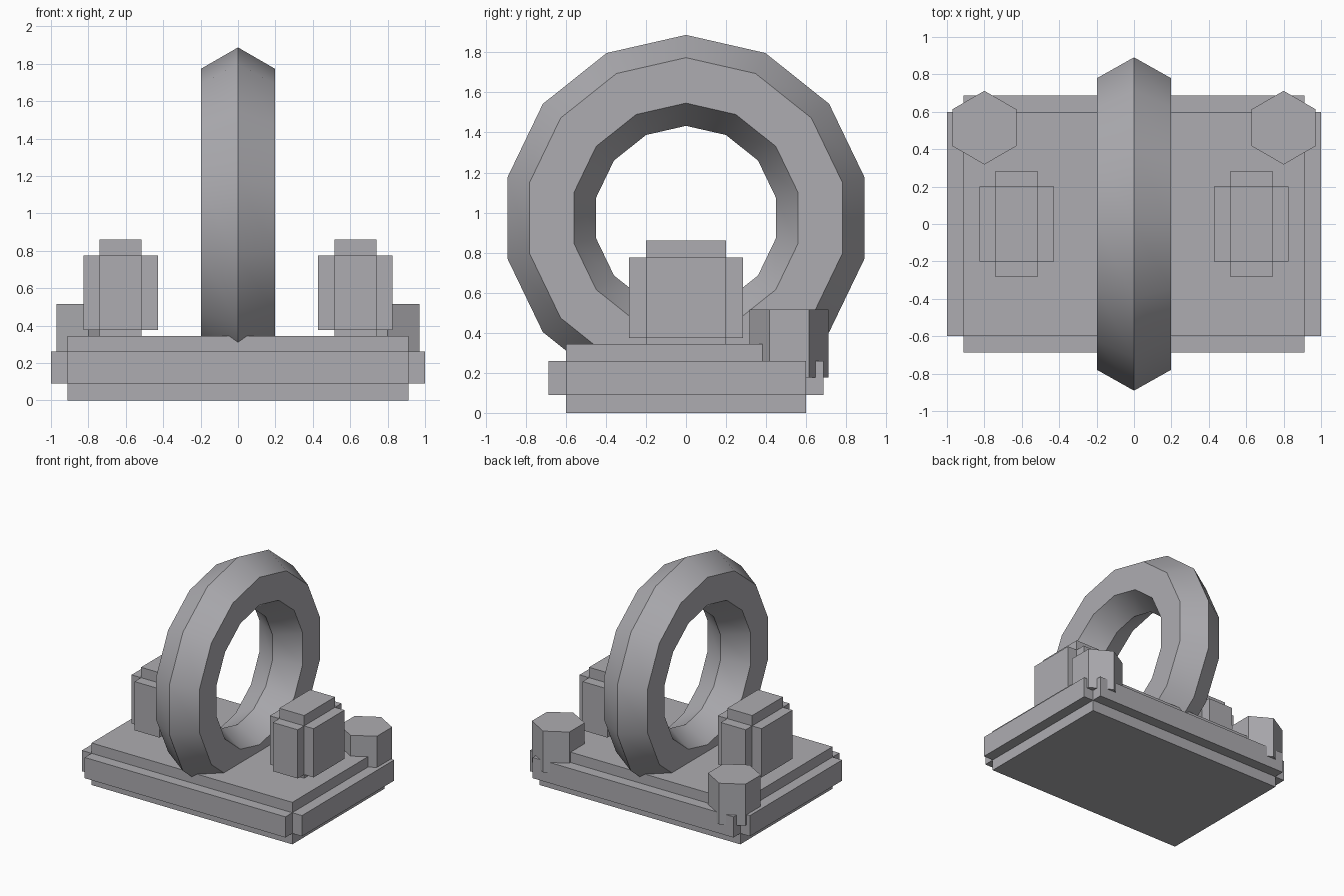
import bpy, math

if "Cube" in bpy.data.objects:
    bpy.data.objects.remove(bpy.data.objects["Cube"])

# Mid-dark, faintly cool grey shared by all parts
grey = bpy.data.materials.new("dark_grey")
grey.diffuse_color = (0.42, 0.415, 0.44, 1)
grey.use_nodes = True
grey.node_tree.nodes["Principled BSDF"].inputs["Base Color"].default_value = grey.diffuse_color

def box_mesh(verts, faces, x, y, z):
    """Append an axis-aligned box given (min, max) ranges."""
    n = len(verts)
    verts += [(a, b, c) for c in z for b in y for a in x]
    faces += [tuple(n + i for i in f) for f in
              ((0, 2, 3, 1), (4, 5, 7, 6), (0, 1, 5, 4),
               (2, 6, 7, 3), (0, 4, 6, 2), (1, 3, 7, 5))]

def stepped_block(name, cx, core, side, zcore, zside):
    """Core box with a slab standing out from each of its four sides."""
    (hx, hy), (sx, sy) = core, side
    verts, faces = [], []
    box_mesh(verts, faces, (cx - hx, cx + hx), (-hy, hy), zcore)
    for s in (-1, 1):
        box_mesh(verts, faces, sorted((cx + s * hx, cx + s * sx)), (-hy, hy), zside)
        box_mesh(verts, faces, (cx - hx, cx + hx), sorted((s * hy, s * sy)), zside)
    mesh = bpy.data.meshes.new(name)
    mesh.from_pydata(verts, [], faces)
    mesh.materials.append(grey)
    ob = bpy.data.objects.new(name, mesh)
    bpy.context.collection.objects.link(ob)
    return ob

# Base plate
stepped_block("base", 0, (0.912, 0.598), (1.0, 0.687), (0, 0.345), (0.09, 0.26))

# Paired side pedestals and hexagonal rear posts
for s, tag in ((-1, "left"), (1, "right")):
    stepped_block("pedestal_" + tag, s * 0.628, (0.113, 0.2), (0.199, 0.284),
                  (0.293, 0.86), (0.375, 0.775))
    bpy.ops.mesh.primitive_cylinder_add(vertices=6, radius=0.197, depth=0.34,
                                        location=(s * 0.8, 0.515, 0.346))
    post = bpy.context.object
    post.name = "post_" + tag
    post.data.materials.append(grey)

# Upright ring with a hexagonal cross-section
bpy.ops.mesh.primitive_torus_add(major_segments=14, minor_segments=6,
                                 major_radius=0.687, minor_radius=0.227,
                                 location=(0, 0, 0.973),
                                 rotation=(0, math.radians(90), 0))
ring = bpy.context.object
ring.name = "ring"
ring.data.materials.append(grey)
bpy.ops.object.shade_smooth_by_angle(angle=math.radians(30))
